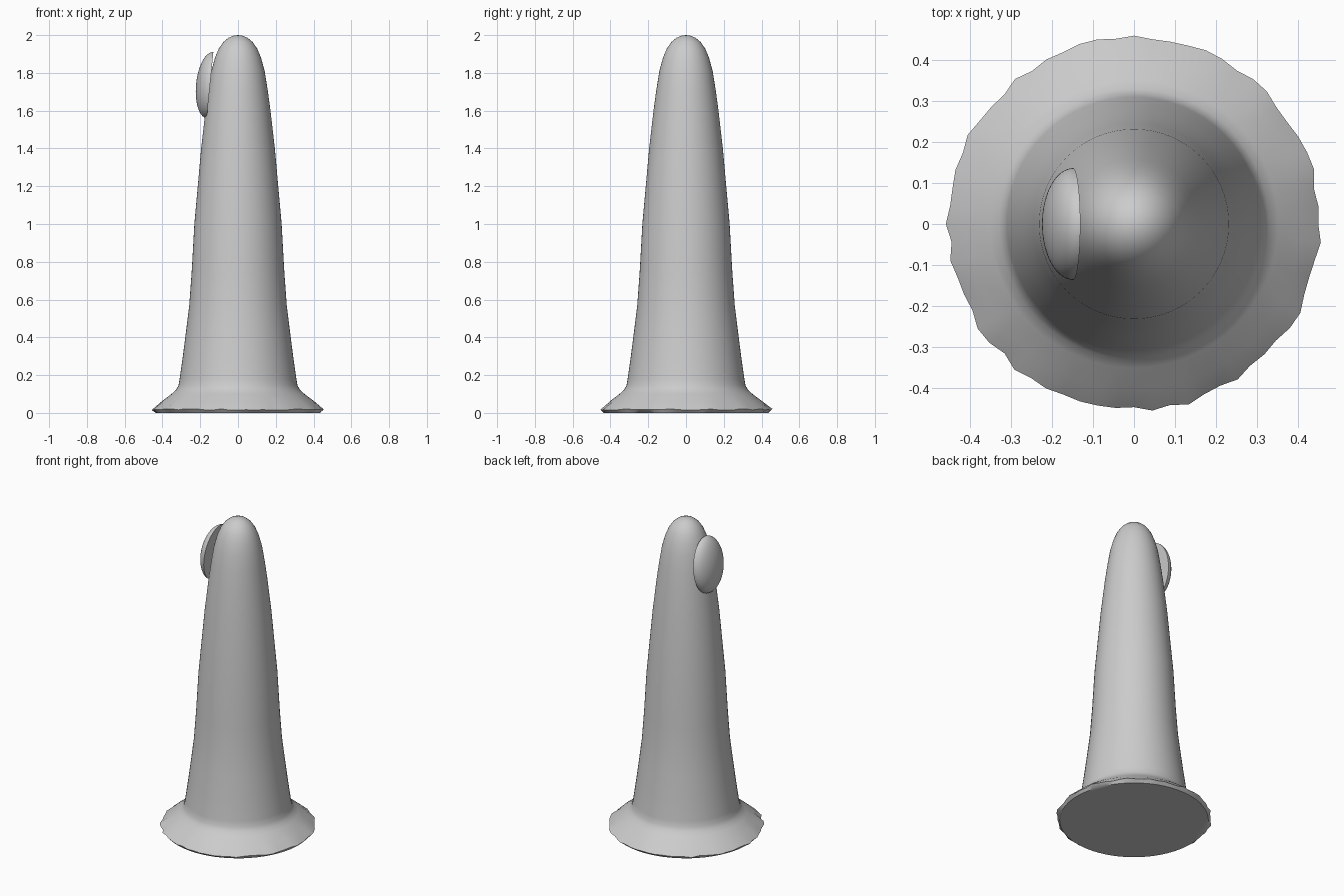
import bpy, bmesh, math, random
from mathutils import Matrix

if "Cube" in bpy.data.objects:
    bpy.data.objects.remove(bpy.data.objects["Cube"])

random.seed(4)
SEG = 64


def finish(bm, name, angle):
    bmesh.ops.recalc_face_normals(bm, faces=bm.faces)
    mesh = bpy.data.meshes.new(name)
    bm.to_mesh(mesh)
    bm.free()
    obj = bpy.data.objects.new(name, mesh)
    bpy.context.collection.objects.link(obj)
    bpy.ops.object.select_all(action='DESELECT')
    obj.select_set(True)
    bpy.context.view_layer.objects.active = obj
    bpy.ops.object.shade_smooth_by_angle(angle=math.radians(angle))
    return obj


def lathe(profile, jitter_row=-1):
    """Revolve (r, z) points, closing the first ring flat and the last to a tip."""
    bm = bmesh.new()
    rings = []
    for row, (r, z) in enumerate(profile[:-1]):
        ring = []
        for i in range(SEG):
            a = 2 * math.pi * i / SEG
            rr, zz = r, z
            if row == jitter_row:
                rr += random.uniform(-0.010, 0.004)
                zz += random.uniform(-0.004, 0.004)
            ring.append(bm.verts.new((rr * math.cos(a), rr * math.sin(a), zz)))
        rings.append(ring)
    tip = bm.verts.new((0, 0, profile[-1][1]))
    for a, b in zip(rings, rings[1:]):
        for i in range(SEG):
            j = (i + 1) % SEG
            bm.faces.new((a[i], a[j], b[j], b[i]))
    for i in range(SEG):
        bm.faces.new((rings[-1][i], rings[-1][(i + 1) % SEG], tip))
    bm.faces.new(rings[0][::-1])
    return bm


# Tapered column with a flared, ragged foot
body_profile = [
    (0.435, 0.0), (0.455, 0.018), (0.405, 0.060), (0.350, 0.102), (0.328, 0.122),
    (0.315, 0.145), (0.309, 0.18), (0.292, 0.30), (0.274, 0.44), (0.258, 0.57),
    (0.245, 0.75), (0.231, 1.0), (0.213, 1.2), (0.195, 1.4), (0.172, 1.6),
    (0.157, 1.71), (0.141, 1.81), (0.122, 1.88), (0.102, 1.928), (0.078, 1.963),
    (0.050, 1.986), (0.024, 1.997), (0, 2.0)]
finish(lathe(body_profile, jitter_row=1), "tapered_body", 40)

# Domed oval pad on the left side near the top, with a flat inner face
steps = 14
dome_profile = [(math.cos(math.pi / 2 * k / steps), math.sin(math.pi / 2 * k / steps))
                for k in range(steps)] + [(0, 1)]
bm = lathe(dome_profile)
place = (Matrix.Translation((-0.148, 0, 1.735))
         @ Matrix.Rotation(0.1, 4, 'Y')
         @ Matrix.Rotation(-math.pi / 2, 4, 'Y')
         @ Matrix.Diagonal((0.176, 0.136, 0.074, 1)))
bmesh.ops.transform(bm, matrix=place, verts=bm.verts)
finish(bm, "side_pad", 40)
